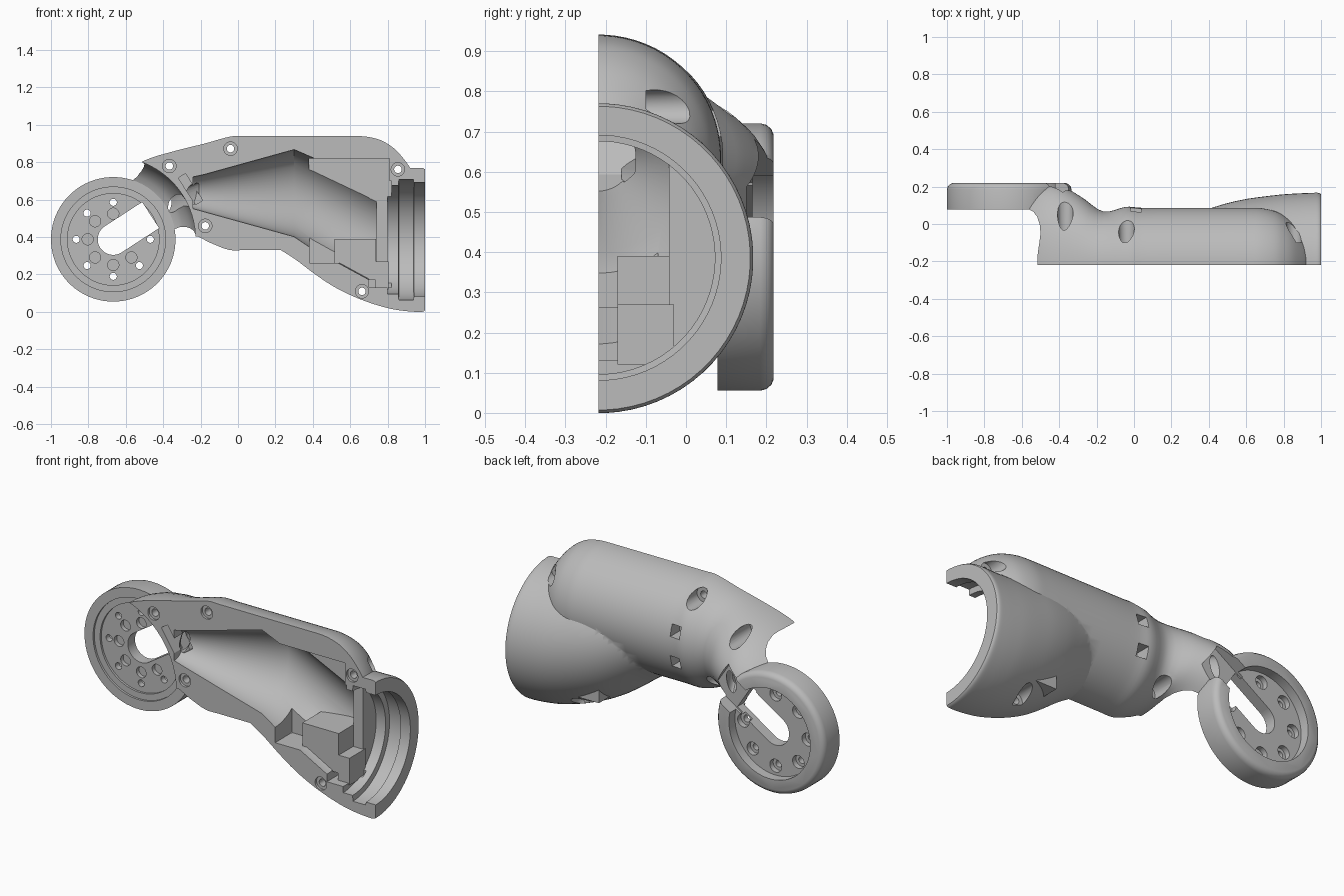
import bpy, bmesh, math
from mathutils import Vector, Matrix

old = bpy.data.objects.get("Cube")
if old:
    bpy.data.objects.remove(old, do_unlink=True)

FRONT, BACK = -0.218, 0.218          # flat parting face and rear face
HUB = (-0.667, 0.388)                # joint disc centre in x, z
SLANT = math.radians(33)             # direction from the disc to the neck
TUBE_Z = 0.635

grey = bpy.data.materials.new("light grey plastic")
grey.use_nodes = True
grey.diffuse_color = (0.5, 0.5, 0.5, 1)
grey.node_tree.nodes["Principled BSDF"].inputs["Base Color"].default_value = (0.5, 0.5, 0.5, 1)


def finish(name, bm):
    bm.normal_update()
    bmesh.ops.recalc_face_normals(bm, faces=bm.faces)
    if bm.calc_volume(signed=True) < 0:
        bmesh.ops.reverse_faces(bm, faces=bm.faces)
    mesh = bpy.data.meshes.new(name)
    bm.to_mesh(mesh)
    bm.free()
    mesh.materials.append(grey)
    ob = bpy.data.objects.new(name, mesh)
    bpy.context.collection.objects.link(ob)
    return ob


def loft(name, rings, n=72):
    """Skin closed ellipses, each given as centre, first radius, second radius."""
    bm = bmesh.new()
    loops = []
    for c, u, v in rings:
        angles = [2 * math.pi * (i + 0.5) / n for i in range(n)]
        loops.append([bm.verts.new(c + u * math.cos(a) + v * math.sin(a)) for a in angles])
    for a, b in zip(loops, loops[1:]):
        for i in range(n):
            j = (i + 1) % n
            bm.faces.new((a[i], a[j], b[j], b[i]))
    bm.faces.new(loops[0][::-1])
    bm.faces.new(loops[-1])
    return finish(name, bm)


def section(top, bottom, depth):
    """Upright ellipse centred on the parting face."""
    t, b = Vector((top[0], 0, top[1])), Vector((bottom[0], 0, bottom[1]))
    return ((t + b) / 2 + Vector((0, FRONT, 0)), (t - b) / 2, Vector((0, depth, 0)))


def round_section(x, z, r):
    return section((x, z + r), (x, z - r), r)


def smooth(rings, steps=4):
    """Spline through the sections."""
    out = []
    for i in range(len(rings) - 1):
        p = [rings[max(0, min(len(rings) - 1, i + k))] for k in (-1, 0, 1, 2)]
        for s in range(steps):
            t = s / steps
            out.append(tuple(
                0.5 * (2 * b + (c - a) * t + (2 * a - 5 * b + 4 * c - d) * t * t
                       + (3 * b - a - 3 * c + d) * t ** 3)
                for a, b, c, d in zip(*p)))
    return out + [rings[-1]]


def turned(name, profile, centre=HUB, n=72):
    """Solid turned about a y axis, profile of (y, radius)."""
    return loft(name, [(Vector((centre[0], y, centre[1])), Vector((r, 0, 0)), Vector((0, 0, r)))
                       for y, r in profile], n)


def box(name, x, y, z, turn=0):
    """Box from ranges; a turned box is measured from the disc centre."""
    bm = bmesh.new()
    bmesh.ops.create_cube(bm, size=1)
    bmesh.ops.scale(bm, vec=(x[1] - x[0], y[1] - y[0], z[1] - z[0]), verts=bm.verts)
    bmesh.ops.translate(bm, vec=(sum(x) / 2, sum(y) / 2, sum(z) / 2), verts=bm.verts)
    if turn:
        bm.transform(Matrix.Translation((HUB[0], 0, HUB[1])) @ Matrix.Rotation(-turn, 4, "Y"))
    return finish(name, bm)


def volume(mesh):
    bm = bmesh.new()
    bm.from_mesh(mesh)
    v = bm.calc_volume(signed=True)
    bm.free()
    return v


def combine(target, tool, operation="DIFFERENCE"):
    """Boolean that keeps the first solver result with a plausible volume."""
    before, extra = volume(target.data), volume(tool.data)
    low, high = (before, before + extra) if operation == "UNION" else (before - extra, before)
    for solver in ("MANIFOLD", "EXACT"):
        mod = target.modifiers.new("join", "BOOLEAN")
        mod.operation, mod.solver, mod.object = operation, solver, tool
        graph = bpy.context.evaluated_depsgraph_get()
        result = bpy.data.meshes.new_from_object(target.evaluated_get(graph))
        target.modifiers.remove(mod)
        if low - 0.002 < volume(result) < high + 0.002 and abs(volume(result) - before) > 1e-7:
            target.data = result
            break
    bpy.data.objects.remove(tool, do_unlink=True)


# Neck and tube with a domed end
neck = [section((-0.67, 0.715), (-0.50, 0.21), 0.433),
        section((-0.50, 0.81), (-0.345, 0.36), 0.433),
        section((-0.34, 0.86), (-0.235, 0.405), 0.365),
        section((-0.18, 0.90), (-0.15, 0.37), 0.285),
        section((-0.04, 0.938), (-0.05, 0.332), 0.31)]
tube = [round_section(x, TUBE_Z, r) for x, r in (
    (0.04, 0.305), (0.2, 0.305), (0.45, 0.305), (0.6, 0.305), (0.68, 0.303),
    (0.75, 0.288), (0.8, 0.264), (0.85, 0.225), (0.9, 0.165), (0.93, 0.12))]
shell = loft("arm_link_half_shell", smooth(neck + tube))

# Flared socket end
flare = [round_section(x, low + r, r) for x, low, r in (
    (0.18, 0.36, 0.235), (0.3, 0.285, 0.27), (0.4, 0.21, 0.3), (0.5, 0.142, 0.33),
    (0.6, 0.09, 0.352), (0.7, 0.05, 0.366), (0.8, 0.02, 0.377), (0.88, 0.006, 0.382),
    (0.95, 0, 0.385), (0.985, 0, 0.385), (1, 0.007, 0.378))]
combine(shell, loft("flare", smooth(flare)), "UNION")

# Flat parting face
bm = bmesh.new()
bm.from_mesh(shell.data)
cut = bmesh.ops.bisect_plane(bm, geom=bm.verts[:] + bm.edges[:] + bm.faces[:], dist=1e-6,
                             plane_co=(0, FRONT, 0), plane_no=(0, -1, 0), clear_outer=True)
bmesh.ops.edgeloop_fill(bm, edges=[e for e in bm.edges if e.is_boundary])
bmesh.ops.recalc_face_normals(bm, faces=bm.faces)
bm.to_mesh(shell.data)
bm.free()

# Hollow sweep in the neck that clears the neighbouring joint
combine(shell, turned("joint_clearance", [(-0.3, 0.44), (-0.1, 0.44), (-0.05, 0.435),
                                          (0, 0.417), (0.04, 0.39), (0.065, 0.362), (0.082, 0.325)]))

# Joint disc with a rounded rear rim
combine(shell, turned("joint_disc", [(0.078, 0.333), (0.185, 0.333), (0.2, 0.329),
                                     (0.212, 0.319), (BACK, 0.305)]), "UNION")

# Tapered inner cavity
combine(shell, loft("cavity", [round_section(x, z, r) for x, z, r in (
    (-0.24, 0.637, 0.085), (-0.18, TUBE_Z, 0.1), (0.3, TUBE_Z, 0.233), (0.4, 0.58, 0.245),
    (0.74, 0.405, 0.255))]))
combine(shell, box("ceiling_pocket", (0.38, 0.81), (-0.5, -0.045), (0.5, 0.82)))
combine(shell, box("doorway", (0.7, 0.82), (-0.5, -0.042), (0.13, 0.7)))
combine(shell, box("floor_pocket", (0.381, 0.72), (-0.5, -0.07), (0.262, 0.42)))

# Socket bore with a seat groove
combine(shell, loft("bore", [round_section(x, 0.386, r) for x, r in (
    (0.8, 0.29), (0.858, 0.29), (0.86, 0.322), (0.938, 0.322), (0.94, 0.305), (1.1, 0.305))]))

# Bracket block and shelf rib in the cavity
combine(shell, box("bracket_block", (0.515, 0.739), (-0.17, 0.03), (0.17, 0.39)), "UNION")
combine(shell, box("shelf_rib", (0.735, 0.805), (-0.17, -0.03), (0.12, 0.27)), "UNION")

# Recesses on both faces of the disc
combine(shell, turned("rear_recess", [(0.165, 0.25), (0.4, 0.25)]))
combine(shell, turned("front_recess", [(-0.1, 0.28), (0.09, 0.28), (0.0901, 0.245), (0.102, 0.245)]))

# Cable slot, rear pocket and passage into the cavity
combine(shell, turned("slot_round", [(-0.1, 0.083), (0.4, 0.083)], n=40))
combine(shell, box("slot", (0, 0.238), (0.05, 0.4), (-0.083, 0.083), SLANT))
combine(shell, box("rear_pocket", (0.2, 0.40), (0.15, 0.4), (-0.09, 0.09), SLANT))
combine(shell, box("port", (0.47, 0.515), (-0.5, -0.1), (-0.085, 0.085), SLANT))
combine(shell, loft("cable_passage", [
    (Vector(c), Vector((0.03, 0, 0.02)), Vector((0, 0, 0.055)))
    for c in ((-0.22, -0.16, 0.635), (-0.4, 0.18, 0.57))], 24))

# Ring of screw holes and blind pin holes in the disc
for i in range(8):
    a = i * math.pi / 4
    if i != 1:
        spot = lambda r: (HUB[0] + r * math.cos(a), HUB[1] + r * math.sin(a))
        combine(shell, turned("disc_screw", [(0.05, 0.019), (0.135, 0.019), (0.1351, 0.036),
                                             (0.3, 0.036)], spot(0.198), 20))
        if i != 0:
            combine(shell, turned("disc_pin", [(0.05, 0.03), (0.125, 0.03)], spot(0.137), 20))

# Screw holes through the parting face, counterbored from outside
for spot in ((-0.367, 0.78), (-0.04, 0.873), (0.855, 0.762), (-0.175, 0.46), (0.663, 0.11)):
    combine(shell, turned("seam_screw", [(-0.4, 0.036), (-0.205, 0.036), (-0.2049, 0.02),
                                         (-0.1, 0.02), (-0.0999, 0.042), (0.5, 0.042)], spot, 24))

# Two small square latch pockets on the back
for z in (0.72, 0.55):
    combine(shell, box("latch_pocket", (-0.02, 0.04), (0.0, 0.3), (z - 0.032, z + 0.032)))

bpy.ops.object.select_all(action="DESELECT")
shell.select_set(True)
bpy.context.view_layer.objects.active = shell
bpy.ops.object.shade_smooth_by_angle(angle=math.radians(28))
